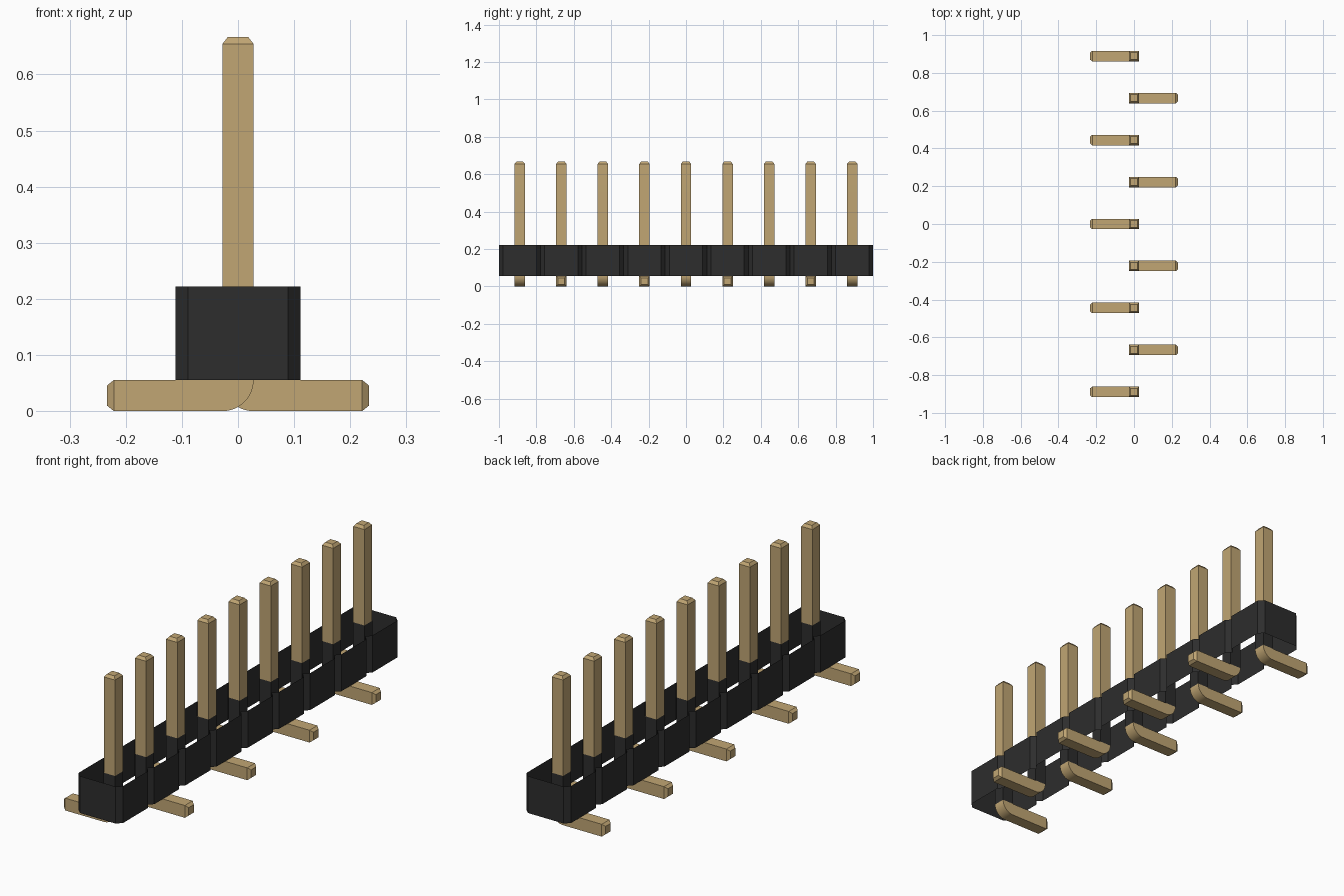
import bpy, bmesh, math

PINS = 9
PITCH = 2 / PINS
HALF = PITCH / 8            # half the thickness of a pin
BODY_Z0, BODY_Z1 = 2 * HALF, 1.0 * PITCH
CHAMFER = 0.022
TIP = 0.0125
PIN_TOP, FOOT_END = 0.667, 0.2335

if "Cube" in bpy.data.objects:
    bpy.data.objects.remove(bpy.data.objects["Cube"])


def material(name, colour):
    mat = bpy.data.materials.new(name)
    mat.use_nodes = True
    mat.diffuse_color = colour
    mat.node_tree.nodes["Principled BSDF"].inputs["Base Color"].default_value = colour
    return mat


def to_mesh(bm, name, mat):
    mesh = bpy.data.meshes.new(name)
    bm.to_mesh(mesh)
    bm.free()
    mesh.materials.append(mat)
    return mesh


def add_object(name, mesh, y=0):
    obj = bpy.data.objects.new(name, mesh)
    obj.location.y = y
    bpy.context.collection.objects.link(obj)
    return obj


def wall_loop(bm, outline, z0, z1):
    """Upright walls along a closed outline, open at top and bottom."""
    low = [bm.verts.new((x, y, z0)) for x, y in outline]
    high = [bm.verts.new((x, y, z1)) for x, y in outline]
    for i in range(len(outline)):
        j = (i + 1) % len(outline)
        bm.faces.new((low[i], low[j], high[j], high[i]))


def pin_mesh(name, side, mat):
    """Square pin with a rounded bend into a foot pointing to the given side."""
    thick = 2 * HALF
    profile = [(HALF, PIN_TOP - TIP)]
    for i in range(13):
        a = math.pi / 2 * i / 12
        profile.append((-HALF + thick * math.cos(a), thick - thick * math.sin(a)))
    foot = -(FOOT_END - TIP)
    profile += [(foot, 0), (foot, thick), (-HALF, thick), (-HALF, PIN_TOP - TIP)]
    bm = bmesh.new()
    face = bm.faces.new([bm.verts.new((-side * x, -HALF, z)) for x, z in profile])
    ext = bmesh.ops.extrude_face_region(bm, geom=[face])
    moved = [v for v in ext["geom"] if isinstance(v, bmesh.types.BMVert)]
    bmesh.ops.translate(bm, verts=moved, vec=(0, thick, 0))
    bmesh.ops.recalc_face_normals(bm, faces=bm.faces)
    bm.normal_update()
    # Tapered tips on the top and on the end of the foot
    ends = [f for f in bm.faces if f.normal.z > 0.9 and f.calc_center_median().z > 0.5
            or f.normal.x * side > 0.9 and f.calc_center_median().x * side > 0.2]
    bmesh.ops.inset_individual(bm, faces=ends, thickness=HALF / 2, depth=TIP)
    return to_mesh(bm, name, mat)


black = material("black plastic", (0.026, 0.026, 0.026, 1))
gold = material("pale gold metal", (0.533, 0.381, 0.174, 1))

# Housing: notched outer wall, open above and below, with a sleeve round each pin
half_width = PITCH / 2
right_edge = []
for i in range(PINS):
    y0, y1 = -1 + i * PITCH, -1 + (i + 1) * PITCH
    right_edge += [(half_width - CHAMFER, y0), (half_width, y0 + CHAMFER),
                   (half_width, y1 - CHAMFER)]
right_edge.append((half_width - CHAMFER, 1))
bm = bmesh.new()
wall_loop(bm, right_edge + [(-x, y) for x, y in reversed(right_edge)], BODY_Z0, BODY_Z1)
s = HALF + 0.0008
for i in range(PINS):
    yc = -1 + (i + 0.5) * PITCH
    wall_loop(bm, [(-s, yc - s), (s, yc - s), (s, yc + s), (-s, yc + s)], BODY_Z0, BODY_Z1)
add_object("housing", to_mesh(bm, "housing", black))

# Pins, with feet alternating between the two sides
meshes = [pin_mesh("pin_right_foot", -1, gold), pin_mesh("pin_left_foot", 1, gold)]
pins = [add_object(f"pin_{i + 1}", meshes[i % 2], -1 + (i + 0.5) * PITCH)
        for i in range(PINS)]

# Smooth only the rounded bends
bpy.ops.object.select_all(action="DESELECT")
for pin in pins[:2]:
    pin.select_set(True)
bpy.context.view_layer.objects.active = pins[0]
bpy.ops.object.shade_smooth_by_angle(angle=math.radians(30))
